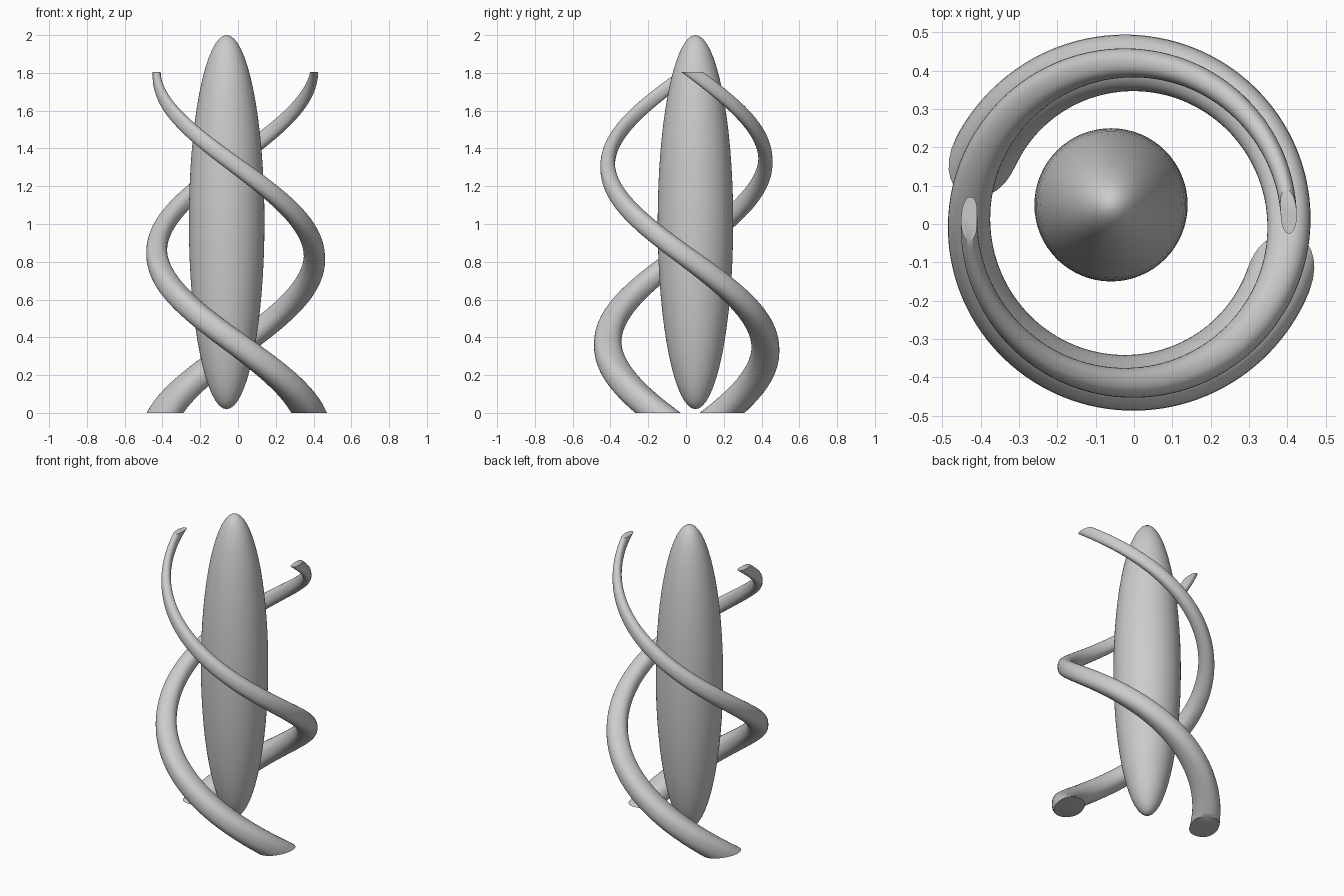
import bpy, bmesh, math

if "Cube" in bpy.data.objects:
    bpy.data.objects.remove(bpy.data.objects["Cube"])

SIDES, STEPS = 32, 120
CX, CY, RADIUS, TOP = -0.013, 0.003, 0.4175, 1.805


def rounded(t, power=0.87):
    c, s = math.cos(t), math.sin(t)
    return (math.copysign(abs(c) ** power, c), math.copysign(abs(s) ** power, s))


def make_strand(name, start_deg):
    # Tapering helix built from level slices, so both ends are cut flat
    bm = bmesh.new()
    rings = []
    for i in range(STEPS + 1):
        f = i / STEPS
        angle = math.radians(start_deg - 335 * f)
        radial = 0.086 + (0.021 - 0.086) * f
        along = 0.122 + (0.057 - 0.122) * f
        ring = []
        for k in range(SIDES):
            u, v = rounded(2 * math.pi * k / SIDES)
            r = RADIUS + radial * u
            a = angle + along * v / RADIUS
            ring.append(bm.verts.new((CX + r * math.cos(a), CY + r * math.sin(a), TOP * f)))
        rings.append(ring)
    for lo, hi in zip(rings, rings[1:]):
        for k in range(SIDES):
            n = (k + 1) % SIDES
            bm.faces.new((lo[k], lo[n], hi[n], hi[k]))
    bm.faces.new(rings[0][::-1])
    bm.faces.new(rings[-1])
    bmesh.ops.recalc_face_normals(bm, faces=bm.faces)
    mesh = bpy.data.meshes.new(name)
    bm.to_mesh(mesh)
    bm.free()
    obj = bpy.data.objects.new(name, mesh)
    bpy.context.collection.objects.link(obj)
    return obj


# Slender core
bpy.ops.mesh.primitive_uv_sphere_add(segments=64, ring_count=32, radius=1, location=(-0.06, 0.05, 1.01))
core = bpy.context.object
core.name = "core"
core.scale = (0.2, 0.2, 0.99)
bpy.ops.object.transform_apply(location=False, rotation=False, scale=True)

# Two intertwined strands
parts = [core, make_strand("left_strand", 153.5), make_strand("right_strand", 339)]

for obj in parts:
    bpy.ops.object.select_all(action='DESELECT')
    obj.select_set(True)
    bpy.context.view_layer.objects.active = obj
    bpy.ops.object.shade_smooth_by_angle(angle=math.radians(40))
